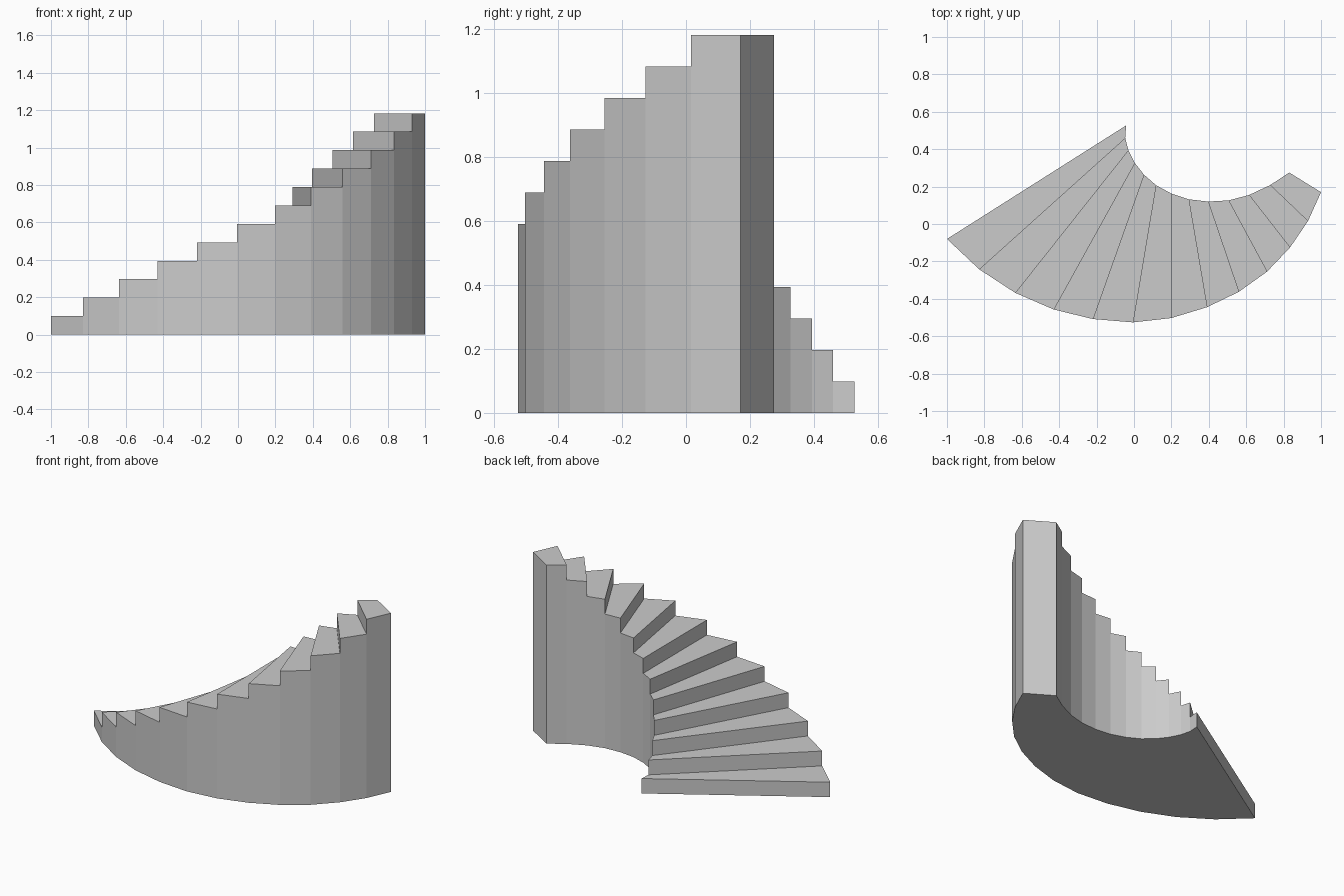
import bpy, bmesh

if "Cube" in bpy.data.objects:
    bpy.data.objects.remove(bpy.data.objects["Cube"])

# Plan outline: one outer and one inner point per riser line
OUTER = [(-1, -.08), (-.828, -.242), (-.635, -.368), (-.43, -.457), (-.22, -.508),
         (-.006, -.526), (.199, -.503), (.39, -.445), (.56, -.363), (.711, -.255),
         (.834, -.126), (.93, .015), (1, .17)]
INNER = [(-.042, .527), (-.047, .46), (-.03, .395), (.004, .327), (.053, .264),
         (.117, .208), (.199, .163), (.292, .132), (.396, .12), (.505, .126),
         (.615, .155), (.728, .208), (.83, .275)]
STEPS = len(OUTER) - 1
RISE = 1.183 / STEPS

bm = bmesh.new()
cache = {}


def vert(side, i, level):
    """Shared vertex on riser line i at a whole number of rises."""
    key = (side, i, level)
    if key not in cache:
        x, y = (OUTER, INNER)[side][i]
        cache[key] = bm.verts.new((x, y, level * RISE))
    return cache[key]


def strip(a, b):
    """Quad across the stair between two (line, level) pairs."""
    bm.faces.new([vert(0, *a), vert(0, *b), vert(1, *b), vert(1, *a)])


for i in range(STEPS):
    strip((i, i), (i, i + 1))              # riser
    strip((i, i + 1), (i + 1, i + 1))      # tread
    for side in (0, 1):                    # outer and inner walls
        ring = [vert(side, i, 0), vert(side, i + 1, 0),
                vert(side, i + 1, i + 1), vert(side, i, i + 1)]
        if i:
            ring.append(vert(side, i, i))
        bm.faces.new(ring)

# End wall and underside
strip((STEPS, STEPS), (STEPS, 0))
for i in range(STEPS):
    strip((i, 0), (i + 1, 0))

bmesh.ops.recalc_face_normals(bm, faces=bm.faces)
mesh = bpy.data.meshes.new("curved_staircase")
bm.to_mesh(mesh)
bm.free()
bpy.context.collection.objects.link(bpy.data.objects.new("curved_staircase", mesh))
